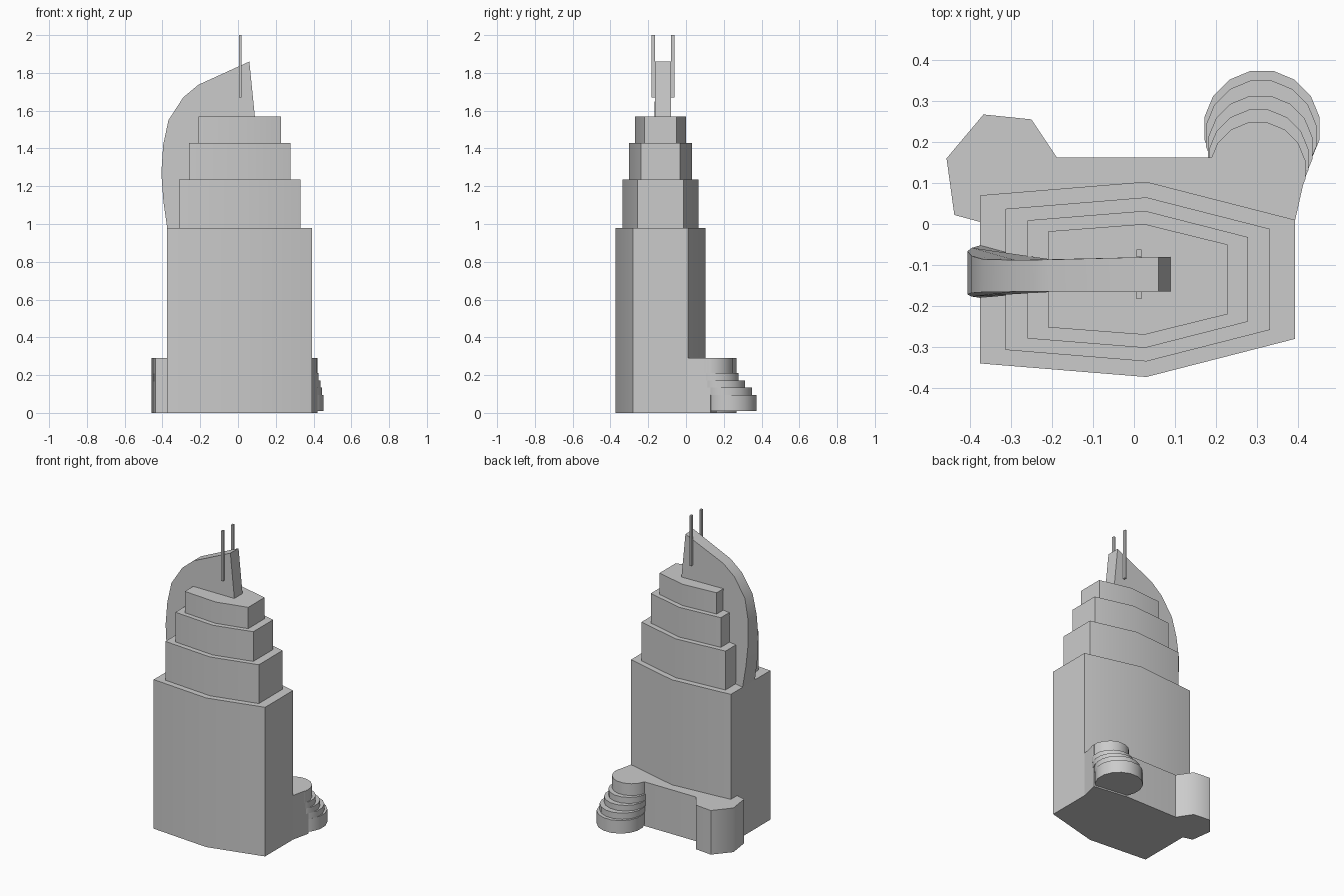
import bpy, bmesh, math


def finish(name, bm, angle):
    bmesh.ops.recalc_face_normals(bm, faces=bm.faces)
    mesh = bpy.data.meshes.new(name)
    bm.to_mesh(mesh)
    bm.free()
    ob = bpy.data.objects.new(name, mesh)
    bpy.context.collection.objects.link(ob)
    bpy.ops.object.select_all(action='DESELECT')
    ob.select_set(True)
    bpy.context.view_layer.objects.active = ob
    bpy.ops.object.shade_smooth_by_angle(angle=math.radians(angle))
    return ob


def loft(name, a, b, angle=30):
    """Solid between two matching loops of 3D points."""
    bm = bmesh.new()
    va = [bm.verts.new(p) for p in a]
    vb = [bm.verts.new(p) for p in b]
    bm.faces.new(va[::-1])
    bm.faces.new(vb)
    n = len(va)
    for i in range(n):
        j = (i + 1) % n
        bm.faces.new((va[i], va[j], vb[j], vb[i]))
    return finish(name, bm, angle)


def prism(name, outline, z0, z1, angle=30):
    return loft(name, [(x, y, z0) for x, y in outline],
                [(x, y, z1) for x, y in outline], angle)


# Tower tiers: left, middle and right x, half depths at each, bottom and top z
CY = -0.135
tiers = [
    ("tower_shaft", -0.375, 0.03, 0.393, 0.205, 0.238, 0.145, 0, 0.98),
    ("lower_setback", -0.313, 0.03, 0.332, 0.172, 0.200, 0.123, 0.98, 1.235),
    ("middle_setback", -0.26, 0.027, 0.278, 0.144, 0.167, 0.103, 1.235, 1.43),
    ("upper_setback", -0.21, 0.025, 0.228, 0.117, 0.135, 0.085, 1.43, 1.57),
]
for name, xl, xm, xr, dl, dm, dr, z0, z1 in tiers:
    prism(name, [(xl, CY - dl), (xm, CY - dm), (xr, CY - dr),
                 (xr, CY + dr), (xm, CY + dm), (xl, CY + dl)], z0, z1)

# Curved crown fin: x, z, front y, back y (flares towards its foot)
fin = [(-0.375, 0.98, -0.180, -0.052), (-0.395, 1.12, -0.177, -0.058),
       (-0.406, 1.27, -0.172, -0.066), (-0.396, 1.42, -0.168, -0.078),
       (-0.368, 1.55, -0.166, -0.086), (-0.29, 1.67, -0.165, -0.088),
       (-0.21, 1.737, -0.165, -0.087), (0.06, 1.86, -0.165, -0.08),
       (0.09, 1.56, -0.165, -0.08), (-0.19, 1.56, -0.165, -0.088),
       (-0.2, 1.4, -0.165, -0.088), (-0.24, 1.2, -0.168, -0.085),
       (-0.29, 0.98, -0.170, -0.075)]
loft("crown_fin", [(x, f, z) for x, z, f, b in fin],
     [(x, b, z) for x, z, f, b in fin])

# Twin masts either side of the fin
for name, y in (("front_mast", -0.174), ("back_mast", -0.071)):
    prism(name, [(0.006, y - 0.009), (0.018, y - 0.009),
                 (0.018, y + 0.009), (0.006, y + 0.009)], 1.67, 2.0)

# Rear podium with faceted corner bay
prism("podium", [(-0.375, 0.005), (0.03, 0.0), (0.393, 0.01), (0.42, 0.13),
                 (0.185, 0.162), (-0.188, 0.162), (-0.25, 0.255),
                 (-0.367, 0.267), (-0.457, 0.16), (-0.438, 0.022)],
      0, 0.29, 55)

# Stepped round entrance bay: centre x, centre y, radius, bottom, top
rings = [(0.312, 0.233, 0.143, 0.01, 0.095), (0.31, 0.215, 0.137, 0.095, 0.135),
         (0.308, 0.185, 0.13, 0.135, 0.172), (0.304, 0.157, 0.124, 0.172, 0.212),
         (0.302, 0.132, 0.118, 0.212, 0.29)]
for i, (cx, cy, r, z0, z1) in enumerate(rings):
    ring = [(cx + r * math.cos(a), cy + r * math.sin(a))
            for a in (math.tau * (k + 0.5) / 16 for k in range(16))]
    prism(f"entrance_step_{i + 1}", ring, z0, z1, 35)
